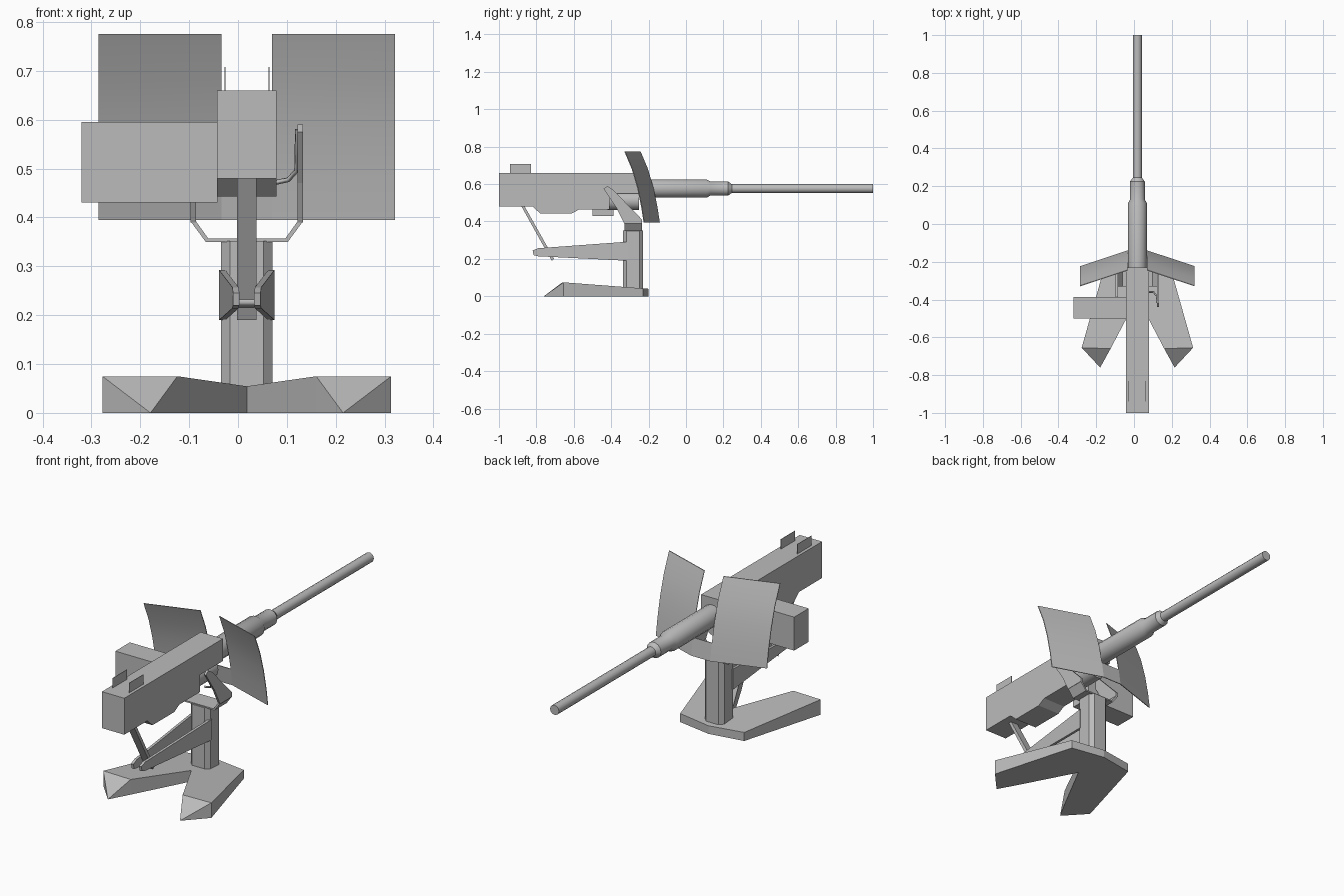
import bpy, bmesh, math
from mathutils import Vector

old = bpy.data.objects.get("Cube")
if old:
    bpy.data.objects.remove(old, do_unlink=True)

CX = 0.018  # centre line of the mount

grey = bpy.data.materials.new("plain grey")
grey.use_nodes = True
COLOUR = (0.5, 0.5, 0.5, 1)
grey.diffuse_color = COLOUR
grey.node_tree.nodes["Principled BSDF"].inputs["Base Color"].default_value = COLOUR


def finish(name, bm, smooth=False):
    bmesh.ops.recalc_face_normals(bm, faces=bm.faces)
    mesh = bpy.data.meshes.new(name)
    bm.to_mesh(mesh)
    bm.free()
    mesh.materials.append(grey)
    ob = bpy.data.objects.new(name, mesh)
    bpy.context.collection.objects.link(ob)
    if smooth:
        bpy.ops.object.select_all(action='DESELECT')
        ob.select_set(True)
        bpy.context.view_layer.objects.active = ob
        bpy.ops.object.shade_smooth_by_angle(angle=math.radians(35))
    return ob


def loft(name, rings, smooth=False):
    """Skin closed rings of points and cap both ends."""
    bm = bmesh.new()
    loops = [[bm.verts.new(p) for p in ring] for ring in rings]
    for a, b in zip(loops, loops[1:]):
        for i in range(len(a)):
            j = (i + 1) % len(a)
            bm.faces.new((a[i], a[j], b[j], b[i]))
    bm.faces.new(loops[0])
    bm.faces.new(loops[-1])
    return finish(name, bm, smooth)


def side_plate(name, outline, x0, x1):
    """Extrude a (y, z) outline across x."""
    return loft(name, [[(x, y, z) for y, z in outline] for x in (x0, x1)])


def box(name, x0, x1, y0, y1, z0, z1):
    return side_plate(name, [(y0, z0), (y1, z0), (y1, z1), (y0, z1)], x0, x1)


def turned(name, profile, z, sides=14):
    """Lathe (y, radius) stations around a line along y."""
    turn = [2 * math.pi * i / sides for i in range(sides)]
    return loft(name, [[(CX + r * math.cos(a), y, z + r * math.sin(a)) for a in turn]
                       for y, r in profile], True)


def rod(name, points, radius):
    curve = bpy.data.curves.new(name, 'CURVE')
    curve.dimensions = '3D'
    curve.bevel_depth = radius
    curve.bevel_resolution = 0
    curve.use_fill_caps = True
    spline = curve.splines.new('POLY')
    spline.points.add(len(points) - 1)
    for p, co in zip(spline.points, points):
        p.co = (*co, 1)
    curve.materials.append(grey)
    ob = bpy.data.objects.new(name, curve)
    bpy.context.collection.objects.link(ob)


# Base: two splayed feet joined at the front
def base_top(y):
    return 0 if y < -0.7 else 0.04 + (-0.2 - y) * 0.076


half = [(0, -0.2), (0.175, -0.23), (0.295, -0.655), (0.197, -0.76), (0.142, -0.66), (0, -0.39)]
for side, label in ((1, "left"), (-1, "right")):
    bm = bmesh.new()
    low = [bm.verts.new((CX + side * x, y, 0)) for x, y in half]
    top = [low[i] if y < -0.7 else bm.verts.new((CX + side * x, y, base_top(y)))
           for i, (x, y) in enumerate(half)]
    bm.faces.new(low)
    bm.faces.new((top[2], top[3], top[4]))
    bm.faces.new((top[0], top[1], top[2], top[4], top[5]))
    for i in range(5):
        ring = list(dict.fromkeys((low[i], low[i + 1], top[i + 1], top[i])))
        bm.faces.new(ring)
    finish(label + "_foot", bm)

# Post with chamfered corners
R, C = 0.053, 0.034
octagon = [(R, -C), (R, C), (C, R), (-C, R), (-R, C), (-R, -C), (-C, -R), (C, -R)]
loft("post", [[(CX + x, y - 0.283, z) for x, y in octagon] for z in (0.03, 0.352)])

# Yoke: flat floor, slanted sides and leaning arms
arm = [(-0.235, 0.39), (-0.235, 0.41), (-0.39, 0.57), (-0.42, 0.59), (-0.44, 0.575),
       (-0.37, 0.47), (-0.33, 0.39)]
box("yoke_floor", CX - 0.084, CX + 0.084, -0.33, -0.235, 0.35, 0.357)
for side, label in ((1, "left"), (-1, "right")):
    side_plate(label + "_yoke_arm", arm, CX + side * 0.104, CX + side * 0.115)
    slant = [(0.084, 0.35), (0.115, 0.392), (0.104, 0.392), (0.079, 0.357)]
    loft(label + "_yoke_slant", [[(CX + side * x, y, z) for x, z in slant]
                                 for y in (-0.33, -0.235)])
    # Rear support arms, closing in towards the back
    rear = [(-0.31, 0.19), (-0.31, 0.292), (-0.79, 0.257), (-0.82, 0.245),
            (-0.815, 0.22), (-0.79, 0.214)]
    loft(label + "_rear_arm", [[(CX + side * (off + 0.028 * (y + 0.82) / 0.5), y, z)
                               for y, z in rear] for off in (0.015, 0.028)])
    # Sight plates on the rear of the receiver
    box(label + "_sight_plate", CX + side * 0.045 - 0.001, CX + side * 0.045 + 0.001,
        -0.94, -0.83, 0.65, 0.708)

# Strut between the rear arms and the receiver
side_plate("elevation_strut", [(-0.885, 0.49), (-0.868, 0.49), (-0.705, 0.2), (-0.718, 0.19)],
           CX - 0.02, CX + 0.02)
rod("strut_pin", [(CX - 0.032, -0.735, 0.227), (CX + 0.032, -0.735, 0.227)], 0.011)

# Receiver, ammunition box and grip rod
receiver = [(-1, 0.48), (-1, 0.66), (-0.23, 0.66), (-0.23, 0.55), (-0.41, 0.55), (-0.41, 0.465),
            (-0.57, 0.465), (-0.61, 0.443), (-0.78, 0.443), (-0.82, 0.48)]
side_plate("receiver", receiver, CX - 0.061, CX + 0.061)
box("ammunition_box", -0.32, CX - 0.06, -0.5, -0.387, 0.43, 0.595)
rod("side_rod", [(0.07, -0.36, 0.47), (0.103, -0.36, 0.477), (0.119, -0.38, 0.495),
                 (0.121, -0.415, 0.58)], 0.005)

# Barrel and the short cylinder below it
turned("barrel", [(-0.25, 0.05), (0.11, 0.05), (0.13, 0.039), (0.225, 0.039),
                  (0.245, 0.024), (1, 0.024)], 0.576)
turned("recoil_cylinder", [(-0.42, 0.05), (-0.25, 0.05)], 0.51)

# Curved shield: two swept wings joined by a low strip under the barrel
curve_line = [(-0.142, 0.395), (-0.155, 0.48), (-0.176, 0.58), (-0.205, 0.68), (-0.245, 0.775)]


def wing(name, xs, sweep, line):
    t = 0.002
    loft(name, [[(x, y + s - t, z) for y, z in line] + [(x, y + s + t, z) for y, z in line[::-1]]
                for x, s in zip(xs, sweep)], True)


for side, label in ((1, "left"), (-1, "right")):
    wing(label + "_shield", (CX + side * 0.052, CX + side * 0.303), (0, -0.083), curve_line)
wing("shield_bridge", (CX - 0.052, CX + 0.052), (0, 0), curve_line[:2])
